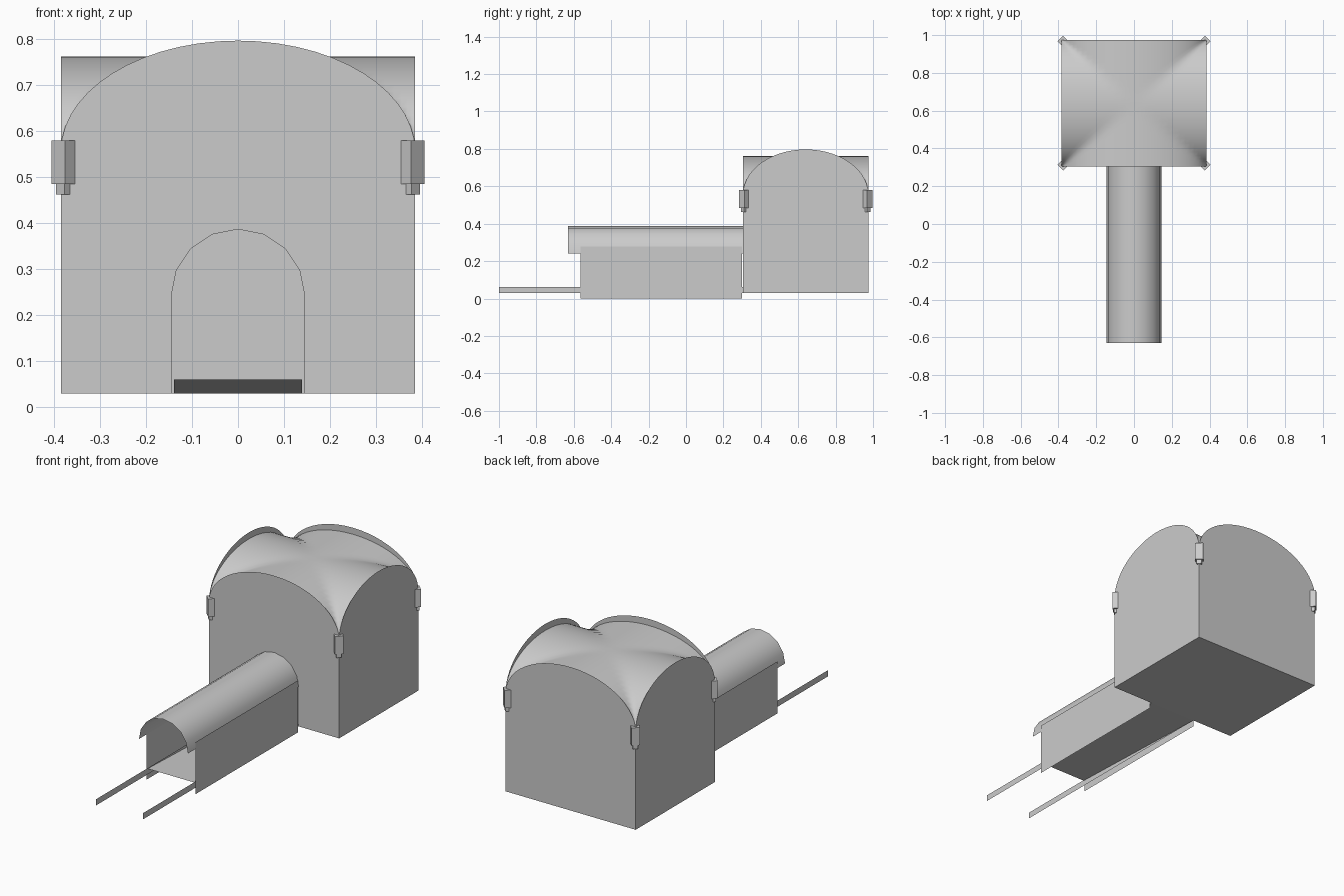
import bpy, bmesh
from math import sin, cos, pi, sqrt, radians
from mathutils import Matrix

if "Cube" in bpy.data.objects:
    bpy.data.objects.remove(bpy.data.objects["Cube"])

HX, HY, CY = 0.385, 0.335, 0.64      # chamber half sizes and centre in y
FLOOR, SPRING = 0.03, 0.557          # chamber floor, arch spring height
WALL_RISE, VAULT_RISE = 0.24, 0.205
R, AXIS = 0.145, 0.242               # passage arch radius and axis height


def finish(name, bm, smooth=None):
    me = bpy.data.meshes.new(name)
    bm.to_mesh(me)
    bm.free()
    ob = bpy.data.objects.new(name, me)
    bpy.context.collection.objects.link(ob)
    if smooth:
        bpy.context.view_layer.objects.active = ob
        ob.select_set(True)
        bpy.ops.object.shade_smooth_by_angle(angle=radians(smooth))
        ob.select_set(False)
    return ob


def sheet(name, points):
    bm = bmesh.new()
    bm.faces.new([bm.verts.new(p) for p in points])
    return finish(name, bm)


def arc(rx, rz, z, n):
    """Points of a half ellipse from +x over the top to -x."""
    return [(rx * cos(pi * i / n), z + rz * sin(pi * i / n)) for i in range(n + 1)]


# Chamber walls with arched tops; the front one has a doorway cut from its base
def wall_outline(half):
    return [(-half, FLOOR), (half, FLOOR)] + arc(half, WALL_RISE, SPRING, 28)


door = [(-R, FLOOR)] + arc(R, R, AXIS, 8)[::-1] + [(R, FLOOR)]
outline = wall_outline(HX)
front = outline[:1] + door + outline[1:]
sheet("chamber_front_wall", [(x, CY - HY, z) for x, z in front])
sheet("chamber_back_wall", [(-x, CY + HY, z) for x, z in outline])
for side, s in (("right", 1), ("left", -1)):
    sheet("chamber_%s_wall" % side, [(s * HX, CY + s * y, z) for y, z in wall_outline(HY)])

# Chamber floor
sheet("chamber_floor", [(sx * HX, CY + sy * HY, FLOOR)
                        for sx, sy in ((-1, -1), (1, -1), (1, 1), (-1, 1))])

# Groin vault: two crossing barrels, higher surface kept
N = 32
bm = bmesh.new()
grid = []
for i in range(N + 1):
    u = -cos(pi * i / N)
    row = []
    for j in range(N + 1):
        v = -cos(pi * j / N)
        h = sqrt(max(0, 1 - min(abs(u), abs(v)) ** 2))
        row.append(bm.verts.new((u * HX, CY + v * HY, SPRING + VAULT_RISE * h)))
    grid.append(row)
for i in range(N):
    for j in range(N):
        bm.faces.new((grid[i][j], grid[i + 1][j], grid[i + 1][j + 1], grid[i][j + 1]))
finish("groin_vault", bm, 60)

# Corner corbels: stepped blocks turned to face outwards
for sx in (-1, 1):
    for sy in (-1, 1):
        bm = bmesh.new()
        for w, d, z0, z1 in ((0.042, 0.034, 0.485, 0.58), (0.026, 0.022, 0.463, 0.485)):
            turn = Matrix.Rotation(radians(45 if sx * sy > 0 else -45), 4, 'Z')
            place = Matrix.Translation((sx * 0.3785, CY + sy * 0.33, (z0 + z1) / 2))
            bmesh.ops.create_cube(bm, size=1, matrix=place @ turn @ Matrix.Diagonal((d, w, z1 - z0, 1)))
        finish("corner_corbel", bm)

# Passage: side walls and long low kerbs
for side, s in (("right", 1), ("left", -1)):
    for name, x, y0, y1, z0, z1 in (("passage_wall", R, -0.565, 0.30, 0.0, 0.278),
                                    ("passage_kerb", 0.139, -1.0, 0.305, 0.03, 0.063)):
        sheet("%s_%s" % (side, name),
              [(s * x, s * y if s > 0 else y, z) for y, z in ((y0, z0), (y1, z0), (y1, z1), (y0, z1))][::s])

# Passage floor sloping down to the chamber
sheet("passage_floor", [(-0.139, -0.565, 0.06), (0.139, -0.565, 0.06),
                        (0.139, 0.305, FLOOR), (-0.139, 0.305, FLOOR)])

# Passage barrel roof
bm = bmesh.new()
rows = [[bm.verts.new((x, y, z)) for y in (-0.63, 0.305)] for x, z in arc(R, R, AXIS, 8)]
for a, b in zip(rows, rows[1:]):
    bm.faces.new((a[0], a[1], b[1], b[0]))
finish("passage_roof", bm, 40)
